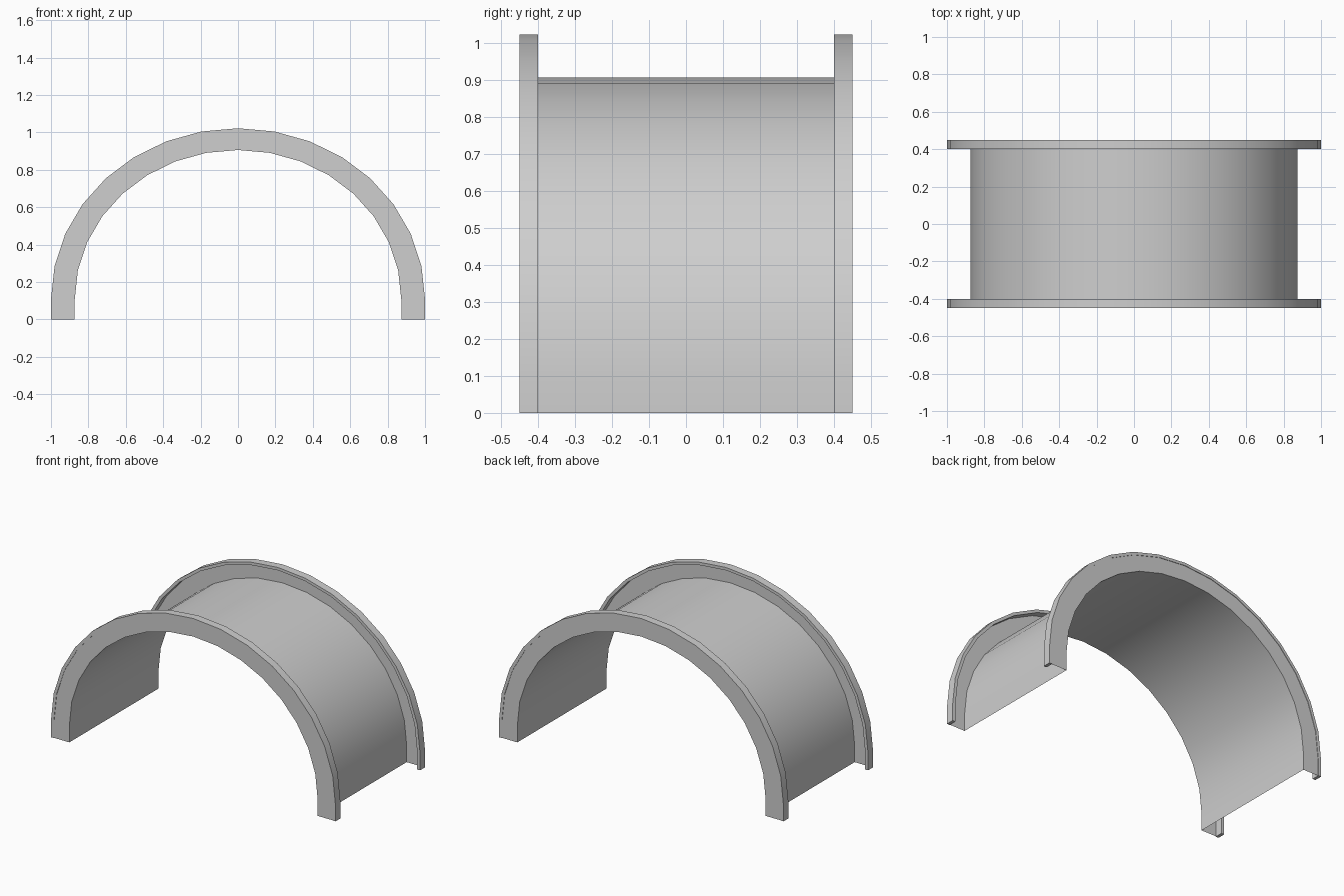
import bpy
import bmesh
from math import sin, cos, pi, radians

cube = bpy.data.objects.get("Cube")
if cube:
    bpy.data.objects.remove(cube, do_unlink=True)

# Main dimensions
SEGMENTS = 16
LEG = 0.107          # straight foot below the curve
RISE = 0.915         # height to half-width ratio of the curve
INNER, RIM_IN, OUTER = 0.873, 0.98, 1.0
HALF_DEPTH, LIP_WIDTH = 0.45, 0.05

grey = bpy.data.materials.new("plain grey")
grey.use_nodes = True
colour = (0.62, 0.62, 0.62, 1)
grey.diffuse_color = colour
grey.node_tree.nodes["Principled BSDF"].inputs["Base Color"].default_value = colour


def arch(radius):
    """Arch outline from the right foot over the crown to the left foot."""
    curve = [(radius * cos(pi * i / SEGMENTS),
              LEG + RISE * radius * sin(pi * i / SEGMENTS))
             for i in range(SEGMENTS + 1)]
    return [(radius, 0)] + curve + [(-radius, 0)]


def sweep(name, section, closed=False):
    """Carry a section of (radius, y) points along the arch."""
    bm = bmesh.new()
    rails = [[bm.verts.new((x, y, z)) for x, z in arch(r)] for r, y in section]
    pairs = list(zip(rails, rails[1:]))
    if closed:
        pairs.append((rails[-1], rails[0]))
    for a, b in pairs:
        for i in range(len(a) - 1):
            bm.faces.new((a[i], a[i + 1], b[i + 1], b[i]))
    if closed:
        bm.faces.new([rail[0] for rail in rails])
        bm.faces.new([rail[-1] for rail in reversed(rails)])
    bmesh.ops.recalc_face_normals(bm, faces=bm.faces)
    # Open sheets: turn the crown outwards
    if not closed:
        crown = max(bm.faces, key=lambda f: f.normal.z ** 2)
        if crown.normal.z < 0:
            bmesh.ops.reverse_faces(bm, faces=bm.faces)
    mesh = bpy.data.meshes.new(name)
    bm.to_mesh(mesh)
    bm.free()
    mesh.materials.append(grey)
    obj = bpy.data.objects.new(name, mesh)
    bpy.context.collection.objects.link(obj)
    bpy.ops.object.select_all(action="DESELECT")
    obj.select_set(True)
    bpy.context.view_layer.objects.active = obj
    bpy.ops.object.shade_smooth_by_angle(angle=radians(30))
    return obj


# Thin vault with an upright flange at each end
web = HALF_DEPTH - 0.003
sweep("vault_with_flanges",
      [(RIM_IN, -web), (INNER, -web), (INNER, web), (RIM_IN, web)])

# Rim lip turned inwards along the top of each flange
for side, name in ((-1, "front_rim"), (1, "back_rim")):
    y_out, y_in = side * HALF_DEPTH, side * (HALF_DEPTH - LIP_WIDTH)
    sweep(name, [(RIM_IN, y_out), (OUTER, y_out), (OUTER, y_in), (RIM_IN, y_in)],
          closed=True)
